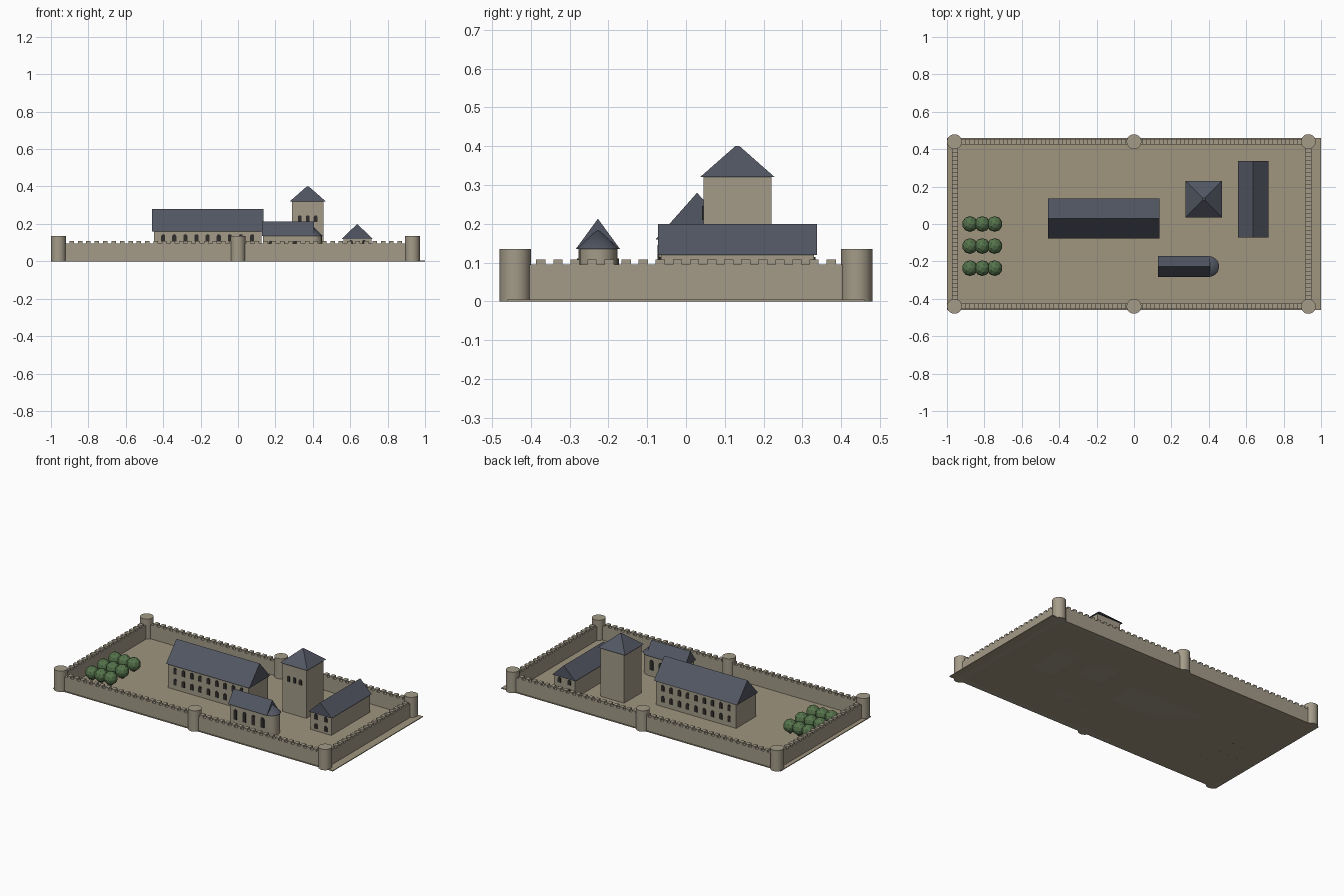
import bpy, bmesh
from math import pi, cos, sin
from mathutils import Matrix, Vector

if "Cube" in bpy.data.objects:
    bpy.data.objects.remove(bpy.data.objects["Cube"])


def material(name, rgb):
    m = bpy.data.materials.new(name)
    m.diffuse_color = (*rgb, 1)
    m.use_nodes = True
    m.node_tree.nodes["Principled BSDF"].inputs["Base Color"].default_value = m.diffuse_color
    return m


STONE = material("stone", (0.37, 0.33, 0.25))
EARTH = material("earth", (0.35, 0.30, 0.21))
SLATE = material("slate", (0.085, 0.095, 0.125))
DARK = material("window_dark", (0.03, 0.028, 0.025))
LEAF = material("leaf", (0.09, 0.17, 0.07))
BARK = material("bark", (0.12, 0.08, 0.05))


def finish(name, bm, mat, smooth=False):
    bmesh.ops.recalc_face_normals(bm, faces=bm.faces)
    me = bpy.data.meshes.new(name)
    bm.to_mesh(me)
    bm.free()
    me.materials.append(mat)
    ob = bpy.data.objects.new(name, me)
    bpy.context.collection.objects.link(ob)
    if smooth:
        bpy.ops.object.select_all(action='DESELECT')
        ob.select_set(True)
        bpy.context.view_layer.objects.active = ob
        bpy.ops.object.shade_smooth_by_angle()
    return ob


def add_box(bm, x0, x1, y0, y1, z0, z1):
    m = Matrix.Translation(((x0 + x1) / 2, (y0 + y1) / 2, (z0 + z1) / 2))
    bmesh.ops.create_cube(bm, size=1, matrix=m @ Matrix.Diagonal((x1 - x0, y1 - y0, z1 - z0, 1)))


def add_cone(bm, x, y, z0, z1, r1, r2, sides):
    m = Matrix.Translation((x, y, (z0 + z1) / 2))
    bmesh.ops.create_cone(bm, cap_ends=True, segments=sides, radius1=r1, radius2=r2,
                          depth=z1 - z0, matrix=m)


def add_prism(bm, points, offset):
    face = bm.faces.new([bm.verts.new(p) for p in points])
    ext = bmesh.ops.extrude_face_region(bm, geom=[face], use_keep_orig=True)
    verts = [g for g in ext["geom"] if isinstance(g, bmesh.types.BMVert)]
    bmesh.ops.translate(bm, verts=verts, vec=offset)


def box(name, mat, *dims):
    bm = bmesh.new()
    add_box(bm, *dims)
    return finish(name, bm, mat)


def gable_roof(name, x0, x1, y0, y1, z0, z1, along_x=True):
    bm = bmesh.new()
    if along_x:
        pts = [(x0, y0, z0), (x0, y1, z0), (x0, (y0 + y1) / 2, z1)]
        off = (x1 - x0, 0, 0)
    else:
        pts = [(x0, y0, z0), (x1, y0, z0), ((x0 + x1) / 2, y0, z1)]
        off = (0, y1 - y0, 0)
    add_prism(bm, pts, off)
    finish(name, bm, SLATE)


def windows(name, xs, y, zs, w, h, out):
    """Arched windows on a wall facing -y (out=-1) or +y (out=1)."""
    bm = bmesh.new()
    r = w / 2
    for x in xs:
        for z in zs:
            pts = [(x - r, y - out * .004, z), (x + r, y - out * .004, z)]
            pts += [(x + r * cos(a * pi / 6), y - out * .004, z + h - r + r * sin(a * pi / 6))
                    for a in range(7)]
            add_prism(bm, pts, (0, out * .008, 0))
    finish(name, bm, DARK)


# Ground plate
box("ground", EARTH, -1, 1, -.46, .46, 0, .005)

# Curtain walls with battlements
WX0, WX1, WY, T, TOP = -.957, .933, .44, .015, .095


def curtain_wall(name, x0, x1, y0, y1):
    bm = bmesh.new()
    add_box(bm, x0, x1, y0, y1, 0, TOP)
    length = max(x1 - x0, y1 - y0)
    n = round(length / .045)
    step = length / n
    for i in range(n):
        c = (i + .5) * step
        if x1 - x0 > y1 - y0:
            add_box(bm, x0 + c - .012, x0 + c + .012, y0, y1, TOP, .108)
        else:
            add_box(bm, x0, x1, y0 + c - .012, y0 + c + .012, TOP, .108)
    finish(name, bm, STONE)


curtain_wall("front_wall", WX0, WX1, -WY - T, -WY + T)
curtain_wall("back_wall", WX0, WX1, WY - T, WY + T)
curtain_wall("left_wall", WX0 - T, WX0 + T, -WY, WY)
curtain_wall("right_wall", WX1 - T, WX1 + T, -WY, WY)

# Round wall towers
for side, y in (("front", -WY), ("back", WY)):
    for place, x in (("left", -.96), ("middle", 0), ("right", .932)):
        bm = bmesh.new()
        add_cone(bm, x, y, 0, .135, .04, .04, 20)
        finish(f"{side}_{place}_tower", bm, STONE, True)

# Great hall
box("hall_walls", STONE, -.45, .125, -.07, .13, 0, .16)
gable_roof("hall_roof", -.46, .135, -.078, .135, .16, .28)
hall_x = [-.4 + i * .0594 for i in range(9)]
for side, y, out in (("front", -.07, -1), ("back", .13, 1)):
    windows(f"hall_{side}_windows", hall_x, y, (.035, .105), .022, .04, out)

# Keep with pyramid roof
box("keep_walls", STONE, .288, .458, .045, .22, 0, .32)
bm = bmesh.new()
h = .0965
rot = Matrix.Translation((.373, .1325, .36)) @ Matrix.Rotation(pi / 4, 4, 'Z')
bmesh.ops.create_cone(bm, cap_ends=True, segments=4, radius1=h * 2 ** .5, radius2=.008,
                      depth=.08, matrix=rot)
finish("keep_roof", bm, SLATE)
windows("keep_windows", (.33, .373, .415), .045, (.21,), .02, .036, -1)

# Long house on the right
box("house_walls", STONE, .563, .713, -.065, .33, 0, .12)
gable_roof("house_roof", .555, .72, -.072, .338, .12, .20, False)
for side, y, out in (("front", -.065, -1), ("back", .33, 1)):
    windows(f"house_{side}_windows", (.603, .673), y, (.02, .08), .022, .034, out)

# Chapel with rounded apse
CY = -.227
box("chapel_walls", STONE, .135, .40, CY - .05, CY + .05, 0, .135)
gable_roof("chapel_roof", .127, .405, CY - .057, CY + .057, .135, .213)
bm = bmesh.new()
add_cone(bm, .40, CY, 0, .135, .048, .048, 20)
finish("apse_walls", bm, STONE, True)
bm = bmesh.new()
add_cone(bm, .40, CY, .135, .187, .055, 0, 20)
finish("apse_roof", bm, SLATE, True)
for side, out in (("front", -1), ("back", 1)):
    windows(f"chapel_{side}_windows", (.175, .24, .305, .37), CY + out * .05, (.045,), .024, .065, out)

# Orchard of round bushes
for i, x in enumerate((-.877, -.811, -.745)):
    for j, y in enumerate((0, -.118, -.236)):
        bm = bmesh.new()
        add_cone(bm, x, y, 0, .03, .007, .007, 8)
        finish(f"bush_trunk_{i}_{j}", bm, BARK)
        bm = bmesh.new()
        bmesh.ops.create_icosphere(bm, subdivisions=2, radius=.042,
                                   matrix=Matrix.Translation((x, y, .052)))
        finish(f"bush_crown_{i}_{j}", bm, LEAF)
